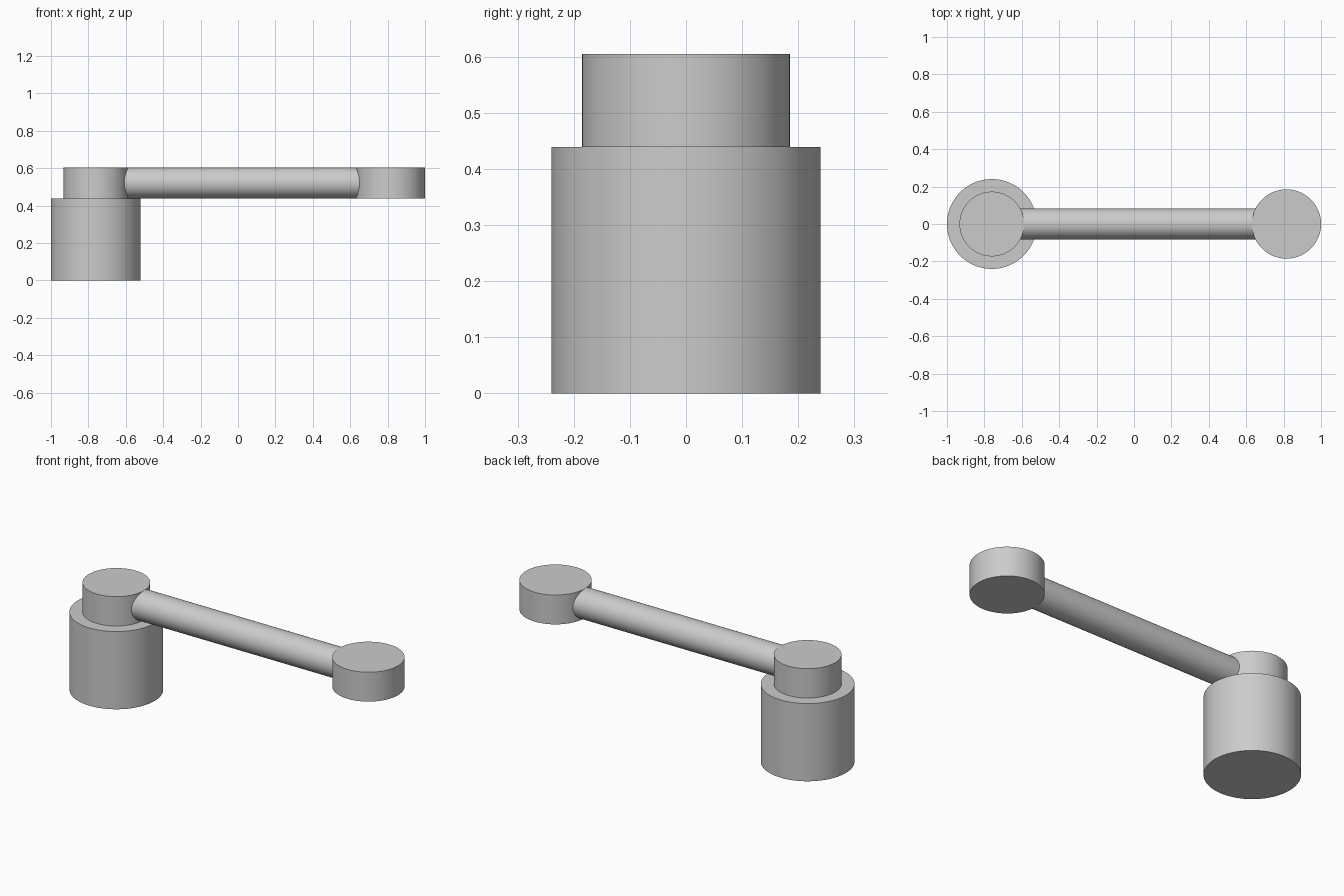
import bpy
import math

cube = bpy.data.objects.get("Cube")
if cube:
    bpy.data.objects.remove(cube, do_unlink=True)

# Single grey finish
grey = bpy.data.materials.new("plain grey")
grey.use_nodes = True
colour = (0.6, 0.6, 0.6, 1)
grey.diffuse_color = colour
grey.node_tree.nodes["Principled BSDF"].inputs["Base Color"].default_value = colour


def cylinder(name, radius, length, centre, tilt=0):
    bpy.ops.mesh.primitive_cylinder_add(
        vertices=96, radius=radius, depth=length,
        location=centre, rotation=(0, tilt, 0))
    part = bpy.context.object
    part.name = name
    part.data.materials.append(grey)
    bpy.ops.object.shade_smooth_by_angle(angle=math.radians(30))
    return part


BASE_X, END_X = -0.76, 0.815
BASE_TOP, TOP = 0.439, 0.605
MID = (BASE_TOP + TOP) / 2
THICK = TOP - BASE_TOP

# Wide base drum and the pivot hub standing on it
cylinder("base_drum", 0.24, BASE_TOP, (BASE_X, 0, BASE_TOP / 2))
cylinder("pivot_hub", 0.173, THICK, (BASE_X, 0, MID))

# Disc at the free end
cylinder("end_disc", 0.185, THICK, (END_X, 0, MID))

# Round arm, its ends buried in the hub and the disc
start, stop = BASE_X + 0.1, END_X - 0.1
cylinder("arm", THICK / 2 - 0.0005, stop - start,
         ((start + stop) / 2, 0, MID), math.pi / 2)
